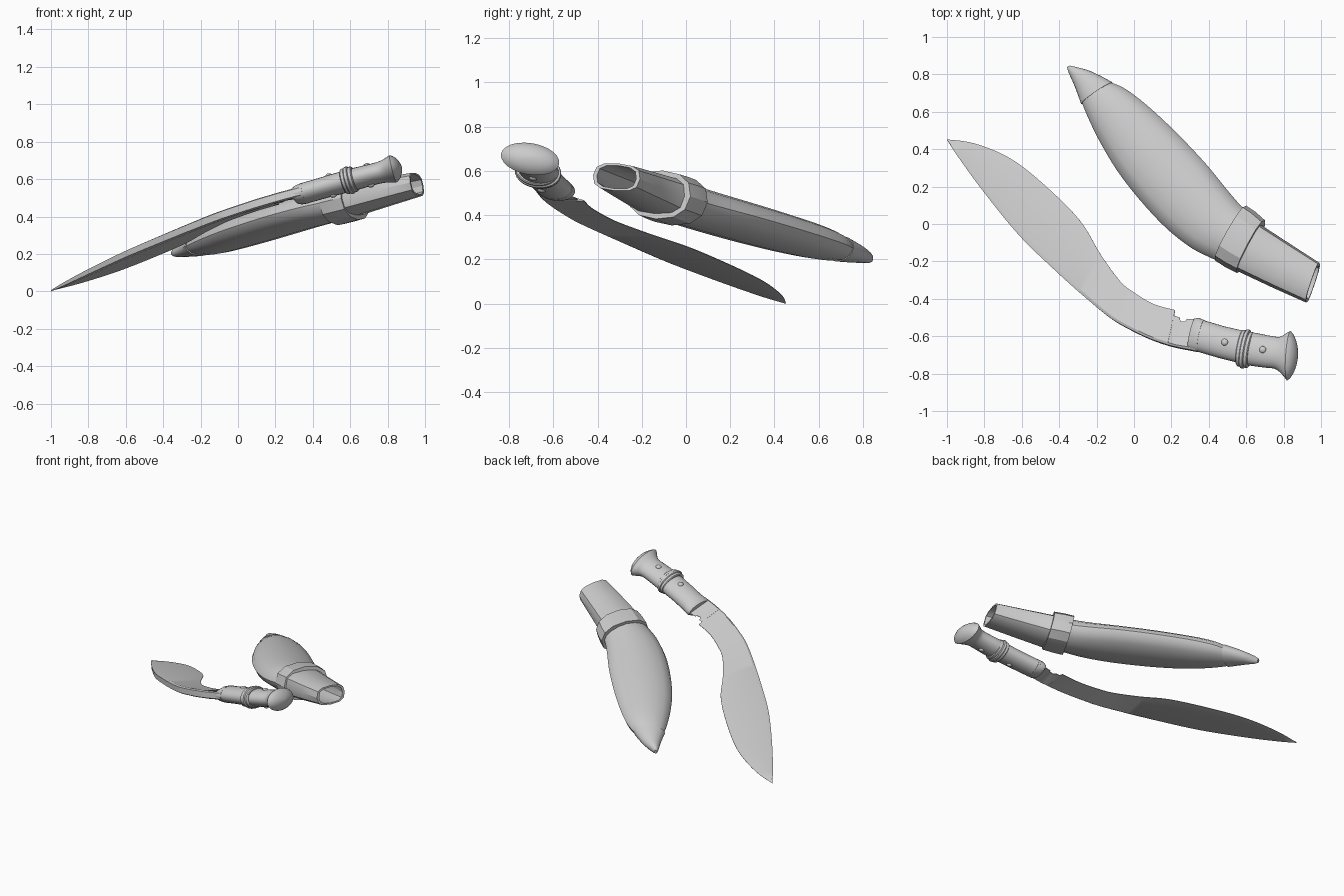
import bpy, bmesh
from math import sin, cos, pi, copysign, radians
from mathutils import Vector

if "Cube" in bpy.data.objects:
    bpy.data.objects.remove(bpy.data.objects["Cube"])

# Both pieces lie in tilted planes z = c + a*x + b*y
KNIFE = (0.323, 0.23, -0.20)
SHEATH = (0.376, 0.159, -0.14)


def on_plane(p, plane):
    return Vector((p[0], p[1], plane[0] + plane[1] * p[0] + plane[2] * p[1]))


def normal(plane):
    return Vector((-plane[1], -plane[2], 1)).normalized()


def oval(n, e=2.0):
    """Superellipse cross-section, unit sized."""
    out = []
    for i in range(n):
        c, s = cos(2 * pi * i / n), sin(2 * pi * i / n)
        out.append((copysign(abs(c) ** (2 / e), c), copysign(abs(s) ** (2 / e), s)))
    return out


def refine(st, k):
    """Catmull-Rom subdivision of (lx, ly, rx, ry, half_thickness) stations."""
    out = []
    for i in range(len(st) - 1):
        p0, p1, p2, p3 = st[max(i - 1, 0)], st[i], st[i + 1], st[min(i + 2, len(st) - 1)]
        for j in range(k):
            t = j / k
            out.append([0.5 * (2 * b + (c - a) * t + (2 * a - 5 * b + 4 * c - d) * t * t
                               + (3 * b - a - 3 * c + d) * t ** 3)
                        for a, b, c, d in zip(p0, p1, p2, p3)])
    return out + [list(st[-1])]


def shrink(s, f, dx=0, dy=0):
    """Station scaled about its centre, then shifted."""
    cx, cy = (s[0] + s[2]) / 2, (s[1] + s[3]) / 2
    return [cx + (s[0] - cx) * f + dx, cy + (s[1] - cy) * f + dy,
            cx + (s[2] - cx) * f + dx, cy + (s[3] - cy) * f + dy, s[4] * f]


def loft(name, stations, section, plane, angle=35):
    bm, n = bmesh.new(), normal(plane)
    rings = []
    for s in stations:
        l, r = on_plane(s[0:2], plane), on_plane(s[2:4], plane)
        mid, w = (l + r) / 2, (r - l) / 2
        rings.append([bm.verts.new(mid + w * u + n * (s[4] * v)) for u, v in section])
    k = len(section)
    for a, b in zip(rings, rings[1:]):
        for i in range(k):
            bm.faces.new((a[i], a[(i + 1) % k], b[(i + 1) % k], b[i]))
    bm.faces.new(rings[0])
    bm.faces.new(rings[-1][::-1])
    bmesh.ops.recalc_face_normals(bm, faces=bm.faces)
    me = bpy.data.meshes.new(name)
    bm.to_mesh(me)
    bm.free()
    me.shade_smooth()
    me.set_sharp_from_angle(angle=radians(angle))
    ob = bpy.data.objects.new(name, me)
    bpy.context.collection.objects.link(ob)
    return ob


# Blade: wedge section from thick spine (left) to thin edge (right)
wedge = [(-1, -.75), (-1, .75), (-.86, 1), (1, .06), (1, -.06), (-.86, -1)]
blade = refine([
    (-1, .45, -.998, .452, .003), (-.93, .345, -.85, .43, .011), (-.80, .168, -.66, .35, .017),
    (-.61, -.065, -.48, .21, .021), (-.42, -.25, -.29, .02, .023), (-.27, -.385, -.18, -.16, .024),
    (-.13, -.50, -.075, -.305, .025), (-.03, -.56, .005, -.37, .025),
    (.085, -.615, .11, -.43, .026), (.185, -.65, .22, -.46, .026)], 5)
# Notch cut into the edge just before the handle
blade += [(.186, -.65, .212, -.49, .026), (.21, -.656, .243, -.499, .026),
          (.215, -.657, .25, -.522, .026), (.235, -.662, .275, -.52, .026),
          (.25, -.665, .283, -.508, .026), (.33, -.68, .37, -.51, .026)]
loft("blade", blade, wedge, KNIFE, 25)

# Bolster, grip and flared pommel
o24 = oval(24)
loft("bolster", [(.287, -.672, .325, -.505, .042), (.305, -.678, .345, -.502, .052),
                 (.34, -.685, .377, -.514, .056)], o24, KNIFE)
loft("grip_front", [(.34, -.683, .377, -.516, .055), (.45, -.715, .485, -.548, .056),
                    (.57, -.745, .605, -.575, .058)], o24, KNIFE)
loft("grip_rear", refine([(.56, -.745, .60, -.575, .058), (.62, -.757, .655, -.583, .058),
                          (.70, -.768, .74, -.60, .056), (.755, -.775, .785, -.603, .058),
                          (.79, -.803, .815, -.585, .065), (.817, -.836, .838, -.573, .073)], 3),
     o24, KNIFE)
end = (.817, -.836, .838, -.573, .073)
loft("pommel_cap", [end] + [shrink(end, f, d, -d * .08) for f, d in
     ((.9, .014), (.7, .029), (.45, .040), (.2, .046), (.04, .048))], o24, KNIFE)

# Ring bands around the grip
band = (.57, -.77, .61, -.565, .073)
for i, (off, f, hw) in enumerate(((-.014, .96, .012), (.005, 1.02, .012), (.024, .94, .012))):
    prof = ((-1, .9), (-.6, .98), (0, 1), (.6, .98), (1, .9))
    loft(f"grip_ring_{i + 1}", [shrink(band, f * g, off + hw * t, -.24 * (off + hw * t))
                                for t, g in prof], o24, KNIFE)

# Rivets on both faces of the grip
for i, (x, y) in enumerate(((.497, -.642), (.70, -.682))):
    for side in (1, -1):
        n = normal(KNIFE)
        p = on_plane((x, y), KNIFE) + n * (side * .054)
        bpy.ops.mesh.primitive_uv_sphere_add(segments=16, ring_count=8, radius=.019, location=p)
        r = bpy.context.object
        r.name = f"rivet_{i + 1}_{'top' if side > 0 else 'bottom'}"
        r.scale.z = .7
        r.rotation_euler = n.to_track_quat('Z', 'Y').to_euler()
        r.data.shade_smooth()

# Sheath body: flattened leaf with a seam along each side
body = refine([
    (.49, -.225, .64, .06, .095), (.43, -.19, .585, .085, .094), (.31, -.13, .50, .18, .092),
    (.17, -.02, .39, .315, .09), (.03, .13, .25, .465, .088), (-.09, .285, .12, .59, .084),
    (-.18, .435, .02, .675, .078), (-.235, .545, -.06, .73, .068),
    (-.275, .64, -.135, .76, .052), (-.29, .70, -.20, .775, .035)], 4)
loft("sheath_body", body, oval(16, 1.9), SHEATH)

# Metal tip cap
loft("sheath_tip", refine([
    (-.283, .642, -.115, .757, .058), (-.30, .69, -.175, .79, .049),
    (-.325, .755, -.245, .822, .037), (-.35, .81, -.305, .838, .026),
    (-.358, .838, -.34, .846, .014)], 3), oval(16, 2), SHEATH)

# Collar at the sheath throat
loft("sheath_collar", [(.433, -.195, .60, .098, .114), (.49, -.232, .648, .066, .114),
                       (.55, -.262, .70, .02, .112)], oval(12, 2.3), SHEATH, 25)

# Hollow throat with an open mouth
outer = [(.53, -.235, .665, .02, .09), (.57, -.26, .69, -.012, .087),
         (.745, -.342, .843, -.112, .075), (.92, -.42, .992, -.208, .063)]
inner = [shrink(s, f) for s, f in zip(outer[::-1], (.84, .86, .87, .88))]
loft("sheath_throat", outer + inner, oval(12, 2.8), SHEATH, 30)
